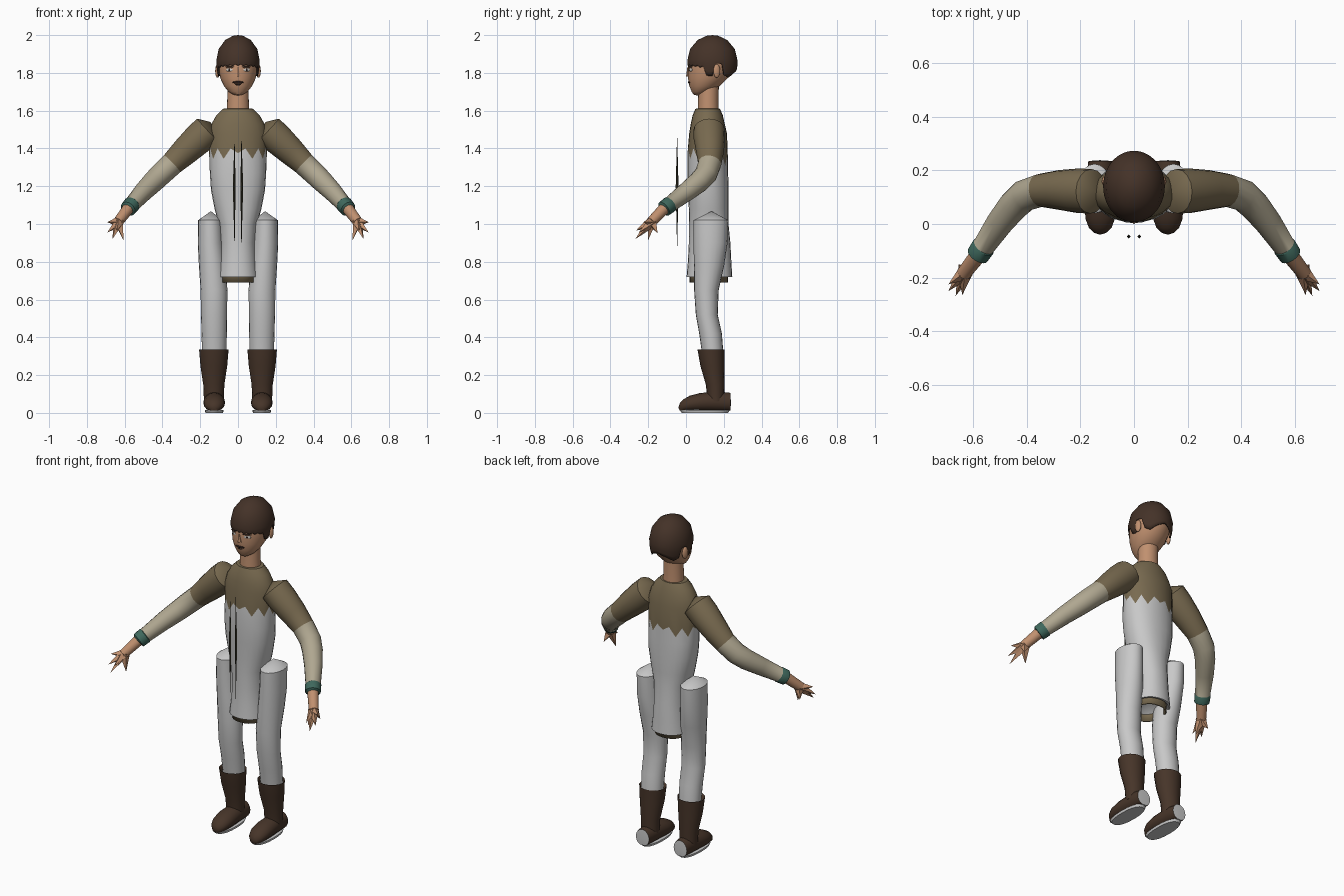
import bpy, bmesh, math
from mathutils import Vector

if "Cube" in bpy.data.objects:
    bpy.data.objects.remove(bpy.data.objects["Cube"])


def material(name, r, g, b):
    m = bpy.data.materials.new(name)
    m.diffuse_color = (r, g, b, 1)
    m.use_nodes = True
    m.node_tree.nodes["Principled BSDF"].inputs["Base Color"].default_value = m.diffuse_color
    return m


SKIN = material("skin", .53, .28, .16)
HAIR = material("hair_brown", .058, .032, .021)
LEATHER = material("boot_leather", .062, .035, .022)
OLIVE = material("olive_cloth", .19, .145, .08)
BEIGE = material("beige_sleeve", .43, .385, .28)
TEAL = material("teal_cuff", .05, .14, .11)
GREY = material("pale_cloth", .58, .58, .58)
CORD = material("dark_cord", .04, .037, .022)
WHITE = material("eye_white", .6, .58, .54)
DARK = material("lip_dark", .02, .01, .008)


def smooth(ob, angle=40):
    bpy.ops.object.select_all(action='DESELECT')
    ob.select_set(True)
    bpy.context.view_layer.objects.active = ob
    bpy.ops.object.shade_smooth_by_angle(angle=math.radians(angle))


def loft(name, rings, mats, bands=None, start=None, end=None, rule=None):
    """Skin rings of points; start/end are cap apex points, bands give a material per strip."""
    bm = bmesh.new()
    vs = [[bm.verts.new(p) for p in r] for r in rings]
    n = len(vs[0])
    for k in range(len(vs) - 1):
        for i in range(n):
            j = (i + 1) % n
            f = bm.faces.new((vs[k][i], vs[k][j], vs[k + 1][j], vs[k + 1][i]))
            f.material_index = bands[k] if bands else 0
    for apex, row, k in ((start, vs[0], 0), (end, vs[-1], -1)):
        if apex is not None:
            a = bm.verts.new(apex)
            for i in range(n):
                f = bm.faces.new((row[i], row[(i + 1) % n], a))
                f.material_index = bands[k] if bands else 0
    bmesh.ops.recalc_face_normals(bm, faces=bm.faces)
    if rule:
        for f in bm.faces:
            f.material_index = rule(f)
    me = bpy.data.meshes.new(name)
    bm.to_mesh(me)
    bm.free()
    for m in mats:
        me.materials.append(m)
    ob = bpy.data.objects.new(name, me)
    bpy.context.collection.objects.link(ob)
    smooth(ob)
    return ob


def oval(z, x, y, rx, ry, n=24, p=1.0, dz=None):
    """Horizontal ring starting at the front; p < 1 makes it boxier."""
    pts = []
    for i in range(n):
        a = 2 * math.pi * i / n
        s, c = math.sin(a), math.cos(a)
        pts.append(Vector((x + rx * math.copysign(abs(s) ** p, s),
                           y - ry * math.copysign(abs(c) ** p, c), z + (dz(i) if dz else 0))))
    return pts


def stack(rows, x=0, n=24, p=1.0):
    return [oval(z, x, y, rx, ry, n, p) for z, y, rx, ry in rows]


def tube(path, n=16):
    """Rings perpendicular to a path of (x, y, z, radius)."""
    rings, pts = [], [Vector(q[:3]) for q in path]
    for k, c in enumerate(pts):
        d = (pts[min(k + 1, len(pts) - 1)] - pts[max(k - 1, 0)]).normalized()
        u = d.cross(Vector((0, 1, 0))).normalized()
        v = d.cross(u)
        rings.append([c + path[k][3] * (math.cos(2 * math.pi * i / n) * u + math.sin(2 * math.pi * i / n) * v)
                      for i in range(n)])
    return rings


def ball(name, loc, size, mat, turn=0):
    bpy.ops.mesh.primitive_uv_sphere_add(segments=16, ring_count=10, location=loc, rotation=(0, 0, turn))
    ob = bpy.context.object
    ob.name, ob.scale = name, size
    ob.data.materials.append(mat)
    smooth(ob, 60)


def spike(name, a, b, r, mat, sides=4):
    a, b = Vector(a), Vector(b)
    bpy.ops.mesh.primitive_cone_add(vertices=sides, radius1=r, depth=(b - a).length, location=(a + b) / 2)
    ob = bpy.context.object
    ob.name = name
    ob.rotation_euler = (b - a).to_track_quat('Z', 'Y').to_euler()
    ob.data.materials.append(mat)


# Tunic with a jagged dye line across the chest
def jag(i):
    back = .035 if 6 < i < 18 else 0
    return (.03 if i % 2 else -.025) - back + (.03 if i in (0, 12) else 0)


upper = stack([(1.61, .115, .08, .065), (1.575, .115, .115, .08), (1.53, .115, .14, .09), (1.48, .117, .155, .1)])
seam = [oval(1.37, 0, .115, .152, .107, dz=jag)]
lower = stack([(1.27, .115, .149, .108), (1.18, .118, .143, .108), (1.08, .12, .124, .105), (1.0, .12, .102, .105),
               (.9, .125, .094, .11), (.8, .125, .1, .115), (.72, .124, .11, .121), (.72, .124, .1, .11)], p=.9)
loft("tunic", upper + seam + lower, [OLIVE, GREY], [0] * 4 + [1] * 8, (0, .115, 1.615), (0, .124, .82))
hem = loft("tunic_hem", stack([(.79, .12, .088, .1), (.69, .12, .092, .102)], p=.85), [OLIVE])
hem.modifiers.new("thickness", 'SOLIDIFY').thickness = .008

# Neck and head
loft("neck", stack([(1.595, .118, .06, .056), (1.65, .118, .057, .054), (1.74, .12, .056, .054)]), [SKIN],
     start=(0, .118, 1.59), end=(0, .12, 1.75))
loft("head", stack([(1.685, .065, .025, .025), (1.7, .078, .05, .048), (1.73, .098, .074, .08), (1.77, .115, .093, .104),
                    (1.81, .128, .102, .117), (1.86, .138, .108, .126), (1.92, .14, .098, .115), (1.97, .14, .06, .07)],
                   n=32), [SKIN], start=(0, .06, 1.68), end=(0, .14, 1.985))

# Hair cap: fringe, sideburns, notch for the ear, tufts behind it
EDGE = [(0, 1.838), (50, 1.832), (70, 1.825), (76, 1.78), (91, 1.785), (97, 1.85), (112, 1.85), (118, 1.79),
        (135, 1.775), (155, 1.80), (181, 1.82)]


def hair_edge(deg):
    for (a, za), (b, zb) in zip(EDGE, EDGE[1:]):
        if a <= deg <= b:
            return za + (zb - za) * (deg - a) / (b - a)


N, hair = 48, []
for t in (0, .3, .6, 1, 1.3, 1.6, 1.85):
    ring = []
    for i in range(N):
        a = 2 * math.pi * i / N
        deg = math.degrees(min(a, 2 * math.pi - a))
        if t <= 1:
            low = hair_edge(deg) + (.008 if i % 2 and deg < 70 else 0)
            z = low + (1.865 - low) * t
            r = math.sqrt(1 - ((1.865 - z) / .2) ** 2)
        else:
            e = (t - 1) * math.pi / 2
            z, r = 1.865 + .135 * math.sin(e), math.cos(e)
        ring.append((.115 * r * math.sin(a), .14 - .133 * r * math.cos(a), z))
    hair.append(ring)
cap = loft("hair", hair, [HAIR], end=(0, .14, 2.0))
cap.modifiers.new("thickness", 'SOLIDIFY').thickness = .008

# Face
spike("nose", (0, .016, 1.783), (0, .008, 1.835), .016, SKIN, 6)
ball("upper_lip", (0, .018, 1.75), (.03, .008, .007), DARK)
ball("lower_lip", (0, .023, 1.738), (.02, .008, .006), DARK)
for s, side in ((-1, "left"), (1, "right")):
    ball(side + "_eye", (s * .045, .025, 1.816), (.02, .005, .009), WHITE, s * .42)
    ball(side + "_iris", (s * .045, .022, 1.816), (.006, .004, .007), DARK, s * .42)
    ball(side + "_brow", (s * .045, .023, 1.832), (.026, .005, .004), HAIR, s * .42)
    ball(side + "_ear", (s * .108, .163, 1.81), (.012, .019, .036), SKIN, s * .3)

    # Sleeve, cuff and forearm
    path = [(.16, .122, 1.497, .083), (.21, .124, 1.45, .083), (.28, .127, 1.385, .074), (.35, .125, 1.318, .062),
            (.41, .105, 1.262, .06), (.45, .068, 1.222, .057), (.5, .005, 1.172, .051), (.56, -.083, 1.105, .042),
            (.562, -.086, 1.103, .045), (.582, -.116, 1.08, .043), (.584, -.119, 1.078, .031), (.635, -.185, 1.01, .027)]
    rings = [[(s * p.x, p.y, p.z) for p in r] for r in tube(path)]
    loft(side + "_arm", rings, [OLIVE, BEIGE, TEAL, SKIN], [0] * 3 + [1] * 4 + [2] * 3 + [3],
         (s * .145, .122, 1.54), (s * .64, -.19, 1.005))

    # Faceted hand
    for tip in ((.692, -.25, .955), (.692, -.225, 1.01), (.665, -.268, .92), (.607, -.2, .915), (.64, -.265, .965),
                (.655, -.15, .95)):
        spike(side + "_finger", (s * .63, -.18, 1.012), (s * tip[0], tip[1], tip[2]), .03, SKIN)

    # Trouser leg with a pointed top
    x = s * .14
    leg = [oval(z, s * cx, y, rx, ry, 20) for z, cx, y, rx, ry in (
        (1.02, .147, .132, .064, .092), (.9, .145, .13, .068, .09), (.78, .136, .122, .071, .08),
        (.65, .127, .108, .071, .065), (.52, .127, .11, .069, .058), (.42, .126, .13, .067, .06),
        (.3, .126, .143, .064, .056))]
    loft(side + "_leg", leg, [GREY], start=(s * .143, .135, 1.068), end=(s * .126, .143, .29))

    # Boot shaft
    shaft = [oval(z, s * .128, y, rx, ry, 16) for z, y, rx, ry in (
        (.30, .14, .06, .05), (.335, .133, .078, .072), (.25, .14, .071, .064), (.15, .155, .056, .05), (.06, .158, .052, .044))]
    loft(side + "_boot_shaft", shaft, [LEATHER], end=(s * .128, .158, .05))

    # Foot, pale underneath and at the heel
    foot = []
    for y, top, w in ((-.033, .045, .022), (-.015, .065, .042), (.02, .085, .055), (.07, .098, .058),
                      (.13, .105, .054), (.19, .105, .05), (.235, .1, .044)):
        ring = []
        for i in range(16):
            a = 2 * math.pi * i / 16
            ring.append((s * .126 + w * math.cos(a), y, max(.012, top / 2 + .006 + (top / 2) * math.sin(a))))
        foot.append(ring)
    loft(side + "_foot", foot, [LEATHER, GREY], start=(s * .126, -.04, .028), end=(s * .126, .238, .05),
         rule=lambda f: int(f.normal.z < -.9 or f.normal.y > .9))
    sole = [oval(z, s * .126, .1, .05 * k, .132 * k, 20, .85) for z, k in ((.014, 1), (0, .93))]
    loft(side + "_sole", sole, [GREY], start=(s * .126, .1, .014), end=(s * .126, .1, 0))

    # Hanging cord in front of the tunic
    mid, top, low = (s * .02, -.047, 1.2), 1.47 + s * .01, .857 - s * .004
    spike(side + "_cord_top", mid, (s * .018, -.047, top), .0075, CORD)
    spike(side + "_cord_bottom", mid, (s * .018, -.047, low), .0075, CORD)
